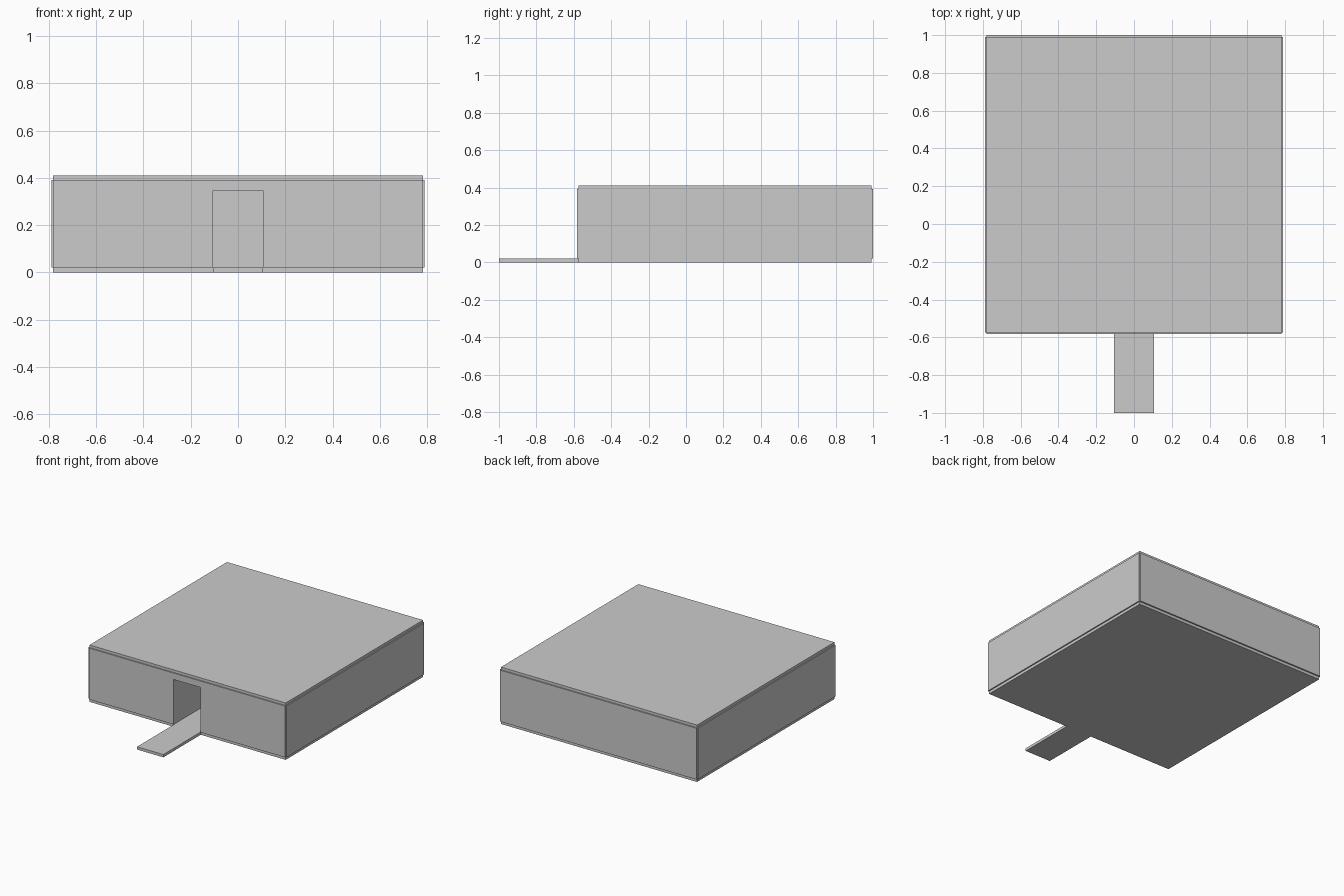
import bpy, bmesh

if "Cube" in bpy.data.objects:
    bpy.data.objects.remove(bpy.data.objects["Cube"])

SLAB_X, OUT_X = 0.782, 0.79          # slab half width, outer wall half width
SLAB_F, SLAB_B = -0.574, 0.991       # slab front and back
OUT_F, OUT_B = -0.582, 1.0           # outer wall faces
WALL_Z0, WALL_Z1, TOP = 0.021, 0.391, 0.41
T = 0.02                             # wall thickness
DOOR, DOOR_Z = 0.107, 0.345          # door half width and height
HALL_END = -0.15


def finish(name, bm):
    bmesh.ops.recalc_face_normals(bm, faces=bm.faces)
    mesh = bpy.data.meshes.new(name)
    bm.to_mesh(mesh)
    bm.free()
    obj = bpy.data.objects.new(name, mesh)
    bpy.context.collection.objects.link(obj)
    return obj


def box(name, x, y, z):
    bm = bmesh.new()
    bmesh.ops.create_cube(bm, size=1)
    for v in bm.verts:
        for i, (lo, hi) in enumerate((x, y, z)):
            v.co[i] = hi if v.co[i] > 0 else lo
    return finish(name, bm)


def front_panel(name, profile, y0, y1):
    """Extrude an x/z outline from y0 to y1."""
    bm = bmesh.new()
    face = bm.faces.new([bm.verts.new((x, y0, z)) for x, z in profile])
    ext = bmesh.ops.extrude_face_region(bm, geom=[face])
    for v in ext["geom"]:
        if isinstance(v, bmesh.types.BMVert):
            v.co.y = y1
    return finish(name, bm)


# floor and roof slabs
box("floor", (-SLAB_X, SLAB_X), (SLAB_F, SLAB_B), (0, WALL_Z0 - 0.001))
box("roof", (-SLAB_X, SLAB_X), (SLAB_F, SLAB_B), (WALL_Z1, TOP))

# front wall with doorway
half = [(DOOR, DOOR_Z), (DOOR, WALL_Z0), (SLAB_X, WALL_Z0), (SLAB_X, WALL_Z1)]
front_panel("front_wall", half + [(-x, z) for x, z in reversed(half)], OUT_F, OUT_F + T)

# back wall
box("back_wall", (-SLAB_X, SLAB_X), (OUT_B - T, OUT_B), (WALL_Z0, WALL_Z1))

# side walls and entrance hall walls
for s, side in ((-1, "left"), (1, "right")):
    box(side + "_wall", sorted((s * OUT_X, s * (OUT_X - T))), (SLAB_F, SLAB_B), (WALL_Z0, WALL_Z1))
    box(side + "_hall_wall", sorted((s * DOOR, s * (DOOR + T))),
        (OUT_F + T, HALL_END), (WALL_Z0 - 0.001, WALL_Z1))

# hall ceiling and entrance path
box("hall_ceiling", (-DOOR, DOOR), (OUT_F + T, HALL_END), (DOOR_Z, WALL_Z1))
box("entrance_path", (-0.105, 0.105), (-1.0, SLAB_F), (0, WALL_Z0 - 0.001))
